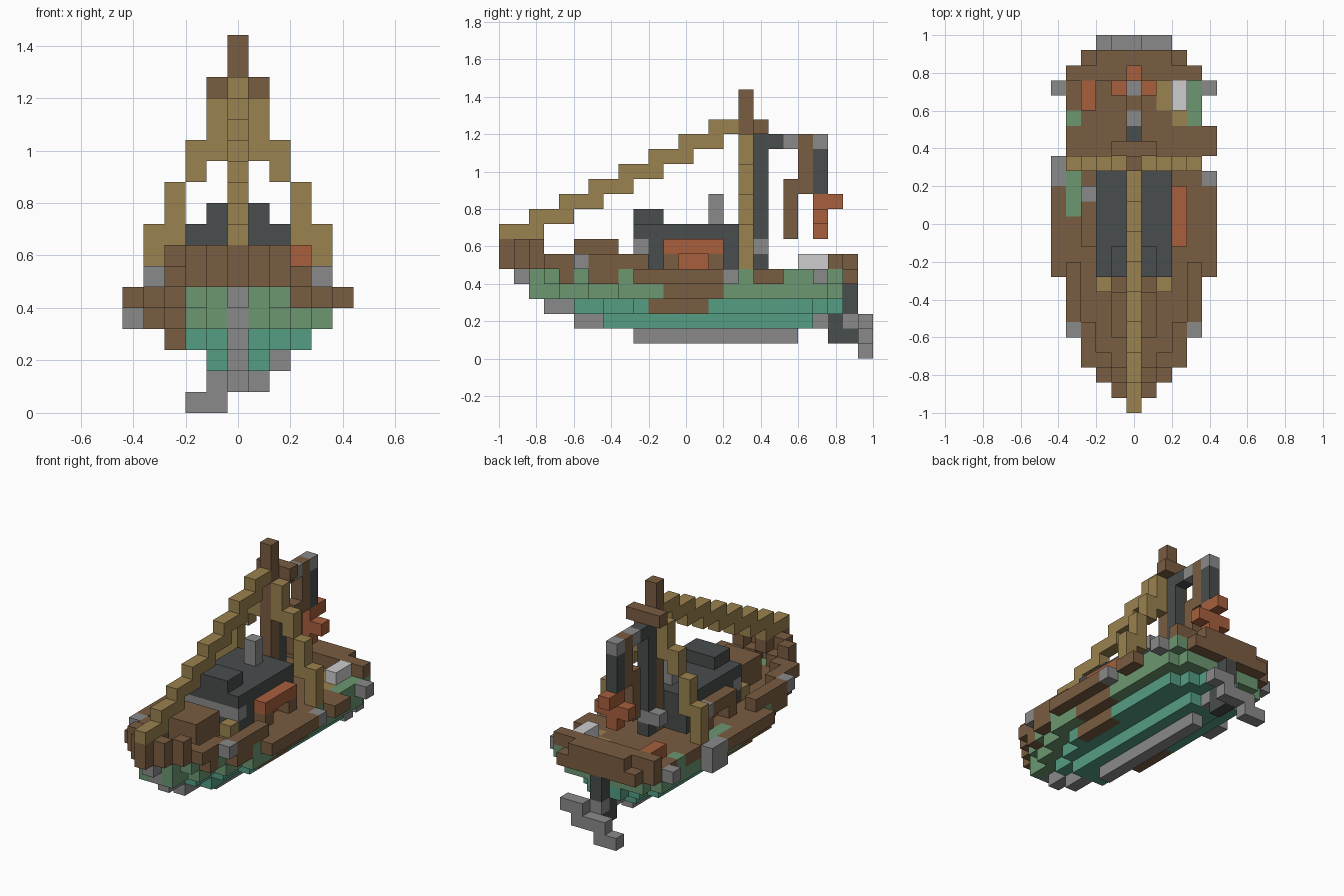
import bpy, bmesh
from mathutils import Vector

old = bpy.data.objects.get("Cube")
if old:
    bpy.data.objects.remove(old)

U = 0.08  # block size


def lin(c):
    c /= 255
    return c / 12.92 if c <= 0.04045 else ((c + 0.055) / 1.055) ** 2.4


PALETTE = {
    "brown": (122, 93, 65), "tan": (155, 130, 78), "dark": (73, 77, 77),
    "gray": (138, 138, 138), "green": (108, 151, 113), "teal": (85, 157, 132),
    "rust": (168, 95, 61), "pale": (205, 205, 205),
}
MATS = {}
for name, rgb in PALETTE.items():
    m = bpy.data.materials.new(name + "_paint")
    col = tuple(lin(c) for c in rgb) + (1,)
    m.use_nodes = True
    m.diffuse_color = col
    bsdf = m.node_tree.nodes["Principled BSDF"]
    bsdf.inputs["Base Color"].default_value = col
    bsdf.inputs["Roughness"].default_value = 1
    MATS[name] = m

cells = {}  # (across, along, up) -> (part, colour)


def span(v):
    return range(v[0], v[1] + 1) if isinstance(v, tuple) else (v,)


def box(part, colour, x, y, z, mirror=False):
    for i in span(x):
        for j in span(y):
            for k in span(z):
                cells[i, j, k] = (part, colour)
                if mirror:
                    cells[-i, j, k] = (part, colour)


def layer(part, colour, k, rows):
    """Fill a hull layer from (row span, half width) pairs."""
    for rows_y, w in rows:
        box(part, colour, (-w, w), rows_y, k)


def rim(part, colour, k, rows):
    for rows_y, w in rows:
        box(part, colour, w, rows_y, k, True)


# Hull layers and keel
layer("hull", "teal", 2, [((7, 20), 1)])
layer("hull", "teal", 3, [((5, 6), 1), ((7, 8), 2), ((9, 20), 3), (21, 2), (22, 1)])
layer("hull", "green", 4, [((2, 3), 1), ((4, 5), 2), ((6, 7), 3), ((8, 21), 4), (22, 3)])
layer("hull", "green", 5, [(2, 1), (3, 2), ((4, 5), 3), ((6, 22), 4)])
box("keel", "gray", 0, (9, 19), 1)
for k, y in ((2, (5, 6)), (3, (3, 4)), (4, 2), (5, 1), (2, 21)):
    box("keel", "gray", 0, y, k)

# Wooden repairs on the hull
box("hull_patch", "brown", 3, (10, 13), 3)
box("hull_patch", "brown", 4, (11, 14), 4)
box("hull_patch", "brown", -3, (9, 12), 3)
box("hull_patch", "brown", -3, (6, 7), 4)
box("hull_patch", "brown", -4, (8, 11), 4)

# Deck planks and edge boards
box("deck", "brown", (-3, 3), (6, 22), 5)
box("deck", "brown", (-2, 2), (4, 5), 5)
box("deck", "brown", (-1, 1), 3, 5)
box("deck", "brown", 3, 4, 5, True)
for y in ((6, 7), (9, 15), (17, 18)):
    box("deck", "brown", 4, y, 5, True)
box("deck", "green", -4, (13, 15), 5)
box("deck", "brown", -4, (20, 22), 5)
box("deck", "tan", 3, 19, 5)
box("deck", "tan", 2, (20, 21), 5)
box("side_board", "brown", 5, (9, 14), 5, True)
box("side_board", "brown", 5, (17, 18), 5)

# Fenders
box("fender", "gray", -5, (15, 16), (4, 5))
box("fender", "gray", 5, 15, 5)
box("fender", "gray", 5, 21, 5, True)
box("fender", "gray", 4, 5, 6, True)

# Bow bulwark, rails and stern planks
rim("bulwark", "brown", 6, [(0, 0), (1, 0), (1, 1), (2, 1), (2, 2), (3, 2), ((3, 5), 3), ((6, 9), 4)])
rim("bulwark", "brown", 7, [((0, 2), 0), (1, 1), (2, 2)])
box("stern_plank", "brown", (-4, 4), 22, 6)
box("stern_plank", "brown", (-2, 2), 23, 6)
box("stern_plank", "brown", (-3, 3), 23, 5)

# Fore hatch, bitts and cargo
box("fore_hatch", "brown", (-1, 1), (5, 7), (6, 7))
box("bitt", "tan", 2, 8, 6, True)
box("pale_crate", "pale", 3, (20, 21), 6)
box("rust_crate", "rust", -3, (20, 21), 6)

# Engine with exhaust, rusty panels and overhanging side boxes
box("engine", "dark", (-2, 2), (9, 15), (6, 8))
box("engine", "dark", (-1, 1), (9, 10), 9)
box("engine", "gray", (-2, 2), 9, 7)
box("engine", "rust", 2, (12, 13), 6, True)
box("exhaust", "gray", 0, 14, (9, 10))
for y in (11, 14):
    box("side_box", "brown", 3, y, 6, True)
box("side_box", "rust", 3, (11, 14), 7)
box("side_box", "brown", -3, (11, 13), 7)
box("side_box", "gray", -3, 14, 7)

# Mast, legs and stepped boom
box("mast", "brown", 0, 16, (6, 17))
box("mast", "brown", (-1, 1), 17, 15)
for x, z in ((4, (6, 8)), (3, (8, 10)), (2, (11, 12)), (1, (12, 14))):
    box("frame_leg", "tan", x, 16, z, True)
for n in range(8):
    box("boom", "tan", 0, (2 * n, min(2 * n + 2, 15)), 8 + n)

# Stern crane: pipe, arm and claw
box("crane", "dark", 0, 17, (6, 14))
box("crane", "gray", (-1, 0), 17, 7)
box("crane", "dark", 0, 18, 14)
box("crane", "gray", 0, 19, 14)
box("crane", "brown", 0, 19, (8, 11))
box("crane", "brown", 0, 20, (11, 14))
box("crane", "dark", 0, 21, (11, 13))
box("crane", "gray", 0, 21, 14)
box("claw", "rust", 0, (21, 22), 10)
box("claw", "rust", (-1, 1), 21, 9)
box("claw", "rust", 0, 21, 8)

# Rudder and propeller
box("rudder", "dark", 0, 22, (1, 2))
box("rudder", "dark", 0, 23, (1, 4))
box("rudder", "gray", 0, 23, 2)
box("propeller", "gray", (-2, -1), 24, 0)
box("propeller", "gray", (-1, 1), 24, 1)
box("propeller", "gray", (1, 2), 24, 2)

# Turn each part into a mesh of its exposed block faces
DIRS = [Vector(d) for d in ((1, 0, 0), (-1, 0, 0), (0, 1, 0), (0, -1, 0), (0, 0, 1), (0, 0, -1))]
for part in sorted({p for p, _ in cells.values()}):
    bm = bmesh.new()
    used, verts = [], {}
    for cell, (p, colour) in cells.items():
        if p != part:
            continue
        if colour not in used:
            used.append(colour)
        centre = Vector((cell[0], cell[1] - 12, cell[2] + 0.5))
        for d in DIRS:
            if tuple(int(a + b) for a, b in zip(cell, d)) in cells:
                continue
            s = Vector((d.y, d.z, d.x))
            t = d.cross(s)
            quad = []
            for a, b in ((-1, -1), (1, -1), (1, 1), (-1, 1)):
                co = (centre + (d + a * s + b * t) / 2) * U
                key = tuple(round(c, 3) for c in co)
                if key not in verts:
                    verts[key] = bm.verts.new(co)
                quad.append(verts[key])
            bm.faces.new(quad).material_index = used.index(colour)
    mesh = bpy.data.meshes.new(part)
    bm.to_mesh(mesh)
    bm.free()
    for colour in used:
        mesh.materials.append(MATS[colour])
    bpy.context.scene.collection.objects.link(bpy.data.objects.new(part, mesh))
